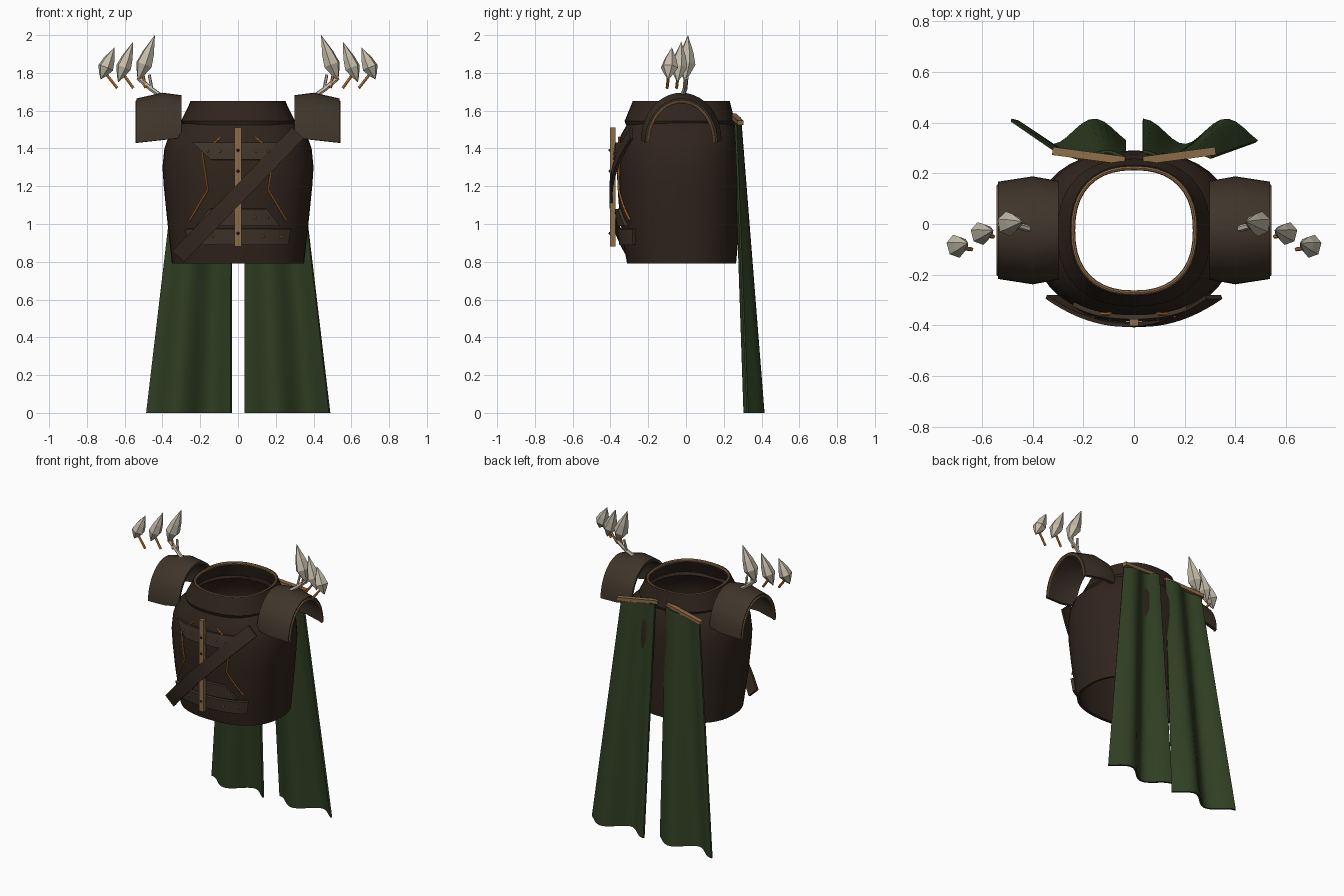
import bpy, math
from math import sin, cos, pi
from mathutils import Vector

if "Cube" in bpy.data.objects:
    bpy.data.objects.remove(bpy.data.objects["Cube"])


def material(name, rgb):
    m = bpy.data.materials.new(name)
    m.diffuse_color = (*rgb, 1)
    m.use_nodes = True
    m.node_tree.nodes["Principled BSDF"].inputs["Base Color"].default_value = m.diffuse_color
    return m


LEATHER = material("dark_leather", (0.030, 0.018, 0.012))
PLATE = material("plate_leather", (0.050, 0.035, 0.023))
STRAP = material("strap_leather", (0.040, 0.024, 0.016))
CLOTH = material("green_cloth", (0.030, 0.050, 0.017))
GOLD = material("tan_trim", (0.27, 0.15, 0.065))
ORANGE = material("orange_cord", (0.60, 0.22, 0.04))
BONE = material("bone", (0.55, 0.50, 0.40))


def finish(o, mat, smooth=35):
    bpy.ops.object.select_all(action='DESELECT')
    o.select_set(True)
    bpy.context.view_layer.objects.active = o
    bpy.ops.object.convert(target='MESH')
    o = bpy.context.object
    o.data.materials.clear()
    o.data.materials.append(mat)
    if smooth:
        bpy.ops.object.shade_smooth_by_angle(angle=math.radians(smooth))
    return o


def sheet(name, f, nu, nv, mat, thick=0.0, closed=False, offset=0, smooth=35):
    """Grid surface f(u, v) with thickness; closed wraps around u."""
    cols = nu if closed else nu + 1
    verts = [f(i / nu, j / nv) for j in range(nv + 1) for i in range(cols)]
    faces = [(j * cols + i, j * cols + (i + 1) % cols,
              (j + 1) * cols + (i + 1) % cols, (j + 1) * cols + i)
             for j in range(nv) for i in range(nu)]
    me = bpy.data.meshes.new(name)
    me.from_pydata(verts, [], faces)
    o = bpy.data.objects.new(name, me)
    bpy.context.collection.objects.link(o)
    if thick:
        m = o.modifiers.new("thickness", 'SOLIDIFY')
        m.thickness, m.offset = thick, offset
    return finish(o, mat, smooth)


def tube(name, pts, r, mat, closed=False, res=2):
    cu = bpy.data.curves.new(name, 'CURVE')
    cu.dimensions, cu.bevel_depth, cu.bevel_resolution = '3D', r, res
    cu.use_fill_caps = True
    sp = cu.splines.new('POLY')
    sp.points.add(len(pts) - 1)
    for p, q in zip(sp.points, pts):
        p.co = (*q, 1)
    sp.use_cyclic_u = closed
    o = bpy.data.objects.new(name, cu)
    bpy.context.collection.objects.link(o)
    return finish(o, mat)


def box(name, a, b, width, depth, mat):
    """Bar running from a to b."""
    a, b = Vector(a), Vector(b)
    bpy.ops.mesh.primitive_cube_add(size=1, location=(a + b) / 2)
    o = bpy.context.object
    o.name = name
    o.scale = (width, depth, (b - a).length)
    o.rotation_euler = (b - a).to_track_quat('Z', 'Y').to_euler()
    bev = o.modifiers.new("bevel", 'BEVEL')
    bev.width, bev.segments = 0.003, 1
    return finish(o, mat, 0)


# torso profile: z, half width, front y, back y
TORSO = [(0.79, .350, -.312, .265), (0.90, .362, -.332, .275), (1.05, .378, -.352, .283),
         (1.20, .393, -.363, .288), (1.30, .400, -.366, .290), (1.40, .390, -.358, .286),
         (1.47, .365, -.345, .276), (1.54, .290, -.305, .245)]
COLLAR = [(1.525, .292, -.318, .252), (1.545, .302, -.325, .258), (1.625, .262, -.292, .238),
          (1.65, .252, -.282, .232)]
N = 2.35


def ring_point(row, u):
    z, a, f, b = row
    c, s = cos(2 * pi * u), sin(2 * pi * u)
    e = 2 / N
    x = math.copysign(abs(c) ** e, c) * a
    y = math.copysign(abs(s) ** e, s) * (b - f) / 2 + (b + f) / 2
    return (x, y, z)


def front_y(x, z):
    """Front surface of the torso."""
    for p, q in zip(TORSO, TORSO[1:]):
        if z <= q[0]:
            break
    t = (z - p[0]) / (q[0] - p[0])
    a, f, b = (p[k] + (q[k] - p[k]) * t for k in (1, 2, 3))
    return (b + f) / 2 - (b - f) / 2 * max(0, 1 - abs(x / a) ** N) ** (1 / N)


# torso shell, collar and collar trim
for name, rows in (("torso", TORSO), ("collar", COLLAR)):
    n = len(rows) - 1
    sheet(name, lambda u, v: ring_point(rows[round(v * n)], u), 40, n, LEATHER, 0.018, True, -1, 30)
tube("collar_trim", [ring_point((1.643, .241, -.271, .221), i / 40) for i in range(40)],
     0.009, GOLD, True)

# curved chest plates with rivets: z low, z high, half width low, half width high
for k, (z0, z1, w0, w1) in enumerate([(1.34, 1.43, .14, .24), (0.99, 1.08, .22, .15),
                                      (0.89, 0.975, .26, .275)]):
    def plate(u, v):
        x = (2 * u - 1) * (w0 + (w1 - w0) * v)
        z = z0 + (z1 - z0) * v
        return (x, front_y(x, z) - 0.014, z)
    sheet(f"chest_plate_{k + 1}", plate, 16, 2, PLATE, 0.018)
    for s in (-1, 1):
        for u in (0.25, 0.42):
            p = plate(0.5 + s * u, 0.5)
            bpy.ops.mesh.primitive_uv_sphere_add(segments=8, ring_count=5, radius=0.007,
                                                 location=(p[0], p[1] - 0.009, p[2]))
            bpy.context.object.name = "rivet"
            finish(bpy.context.object, GOLD)

# centre bar with pegs
box("centre_bar", (0, -0.388, 0.88), (0, -0.388, 1.51), 0.036, 0.028, GOLD)
for z in (0.95, 1.28, 1.39):
    bpy.ops.mesh.primitive_uv_sphere_add(segments=8, ring_count=5, radius=0.008,
                                         location=(0, -0.402, z))
    bpy.context.object.name = "bar_peg"
    finish(bpy.context.object, STRAP)


# diagonal chest strap
def strap(u, v):
    t, w = 2 * u - 1, (v - 0.5) * 0.085
    x = t * 0.315
    return (x - w * 0.73, -0.398 + 0.11 * t * t, 1.155 + t * 0.325 + w * 0.69)


sheet("diagonal_strap", strap, 20, 1, STRAP, 0.016)

for s, side in ((1, "left"), (-1, "right")):
    # orange lacing on the chest
    lace = [(.09, 1.46), (.19, 1.375), (.16, 1.18), (.255, 1.02)]
    pts = []
    for (xa, za), (xb, zb) in zip(lace, lace[1:]):
        pts += [(xa + (xb - xa) * i / 4, za + (zb - za) * i / 4) for i in range(4)]
    pts.append(lace[-1])
    tube(f"{side}_lacing", [(s * x, front_y(x, z) - 0.012, z) for x, z in pts], 0.006, ORANGE, res=1)

    # shoulder guard: x, half depth, base z, top z
    guard = [(.30, .185, 1.455, 1.672), (.40, .203, 1.445, 1.685), (.535, .182, 1.43, 1.655)]

    def arch(row, u, inset=0.0):
        x, r, z0, z1 = row
        a = pi * u
        return (s * x, -0.025 - cos(a) * (r - inset), z0 + sin(a) * (z1 - z0 - inset))
    sheet(f"{side}_shoulder_guard", lambda u, v: arch(guard[round(v * 2)], u), 20, 2, PLATE, 0.02)
    tube(f"{side}_guard_trim", [arch(guard[2], i / 20, 0.008) for i in range(21)], 0.008, GOLD)

    # bone root on the guard
    tube(f"{side}_spike_root", [(s * .41, -.02, 1.68), (s * .46, -.005, 1.715),
                                (s * .53, .0, 1.775)], 0.013, BONE, res=1)
    tube(f"{side}_root_fork", [(s * .455, -.005, 1.71), (s * .47, .005, 1.79)], 0.008, BONE, res=1)

    # faceted leaf-shaped spikes: base, tip, radius, stem foot and stem head
    spikes = [((.53, -.005, 1.755), (.44, .01, 2.0), .050, (.49, -.01, 1.72)),
              ((.645, -.05, 1.75), (.555, -.025, 1.965), .046, (.555, -.05, 1.72)),
              ((.727, -.095, 1.765), (.655, -.075, 1.935), .047, (.64, -.10, 1.72))]
    spikes[1] = ((.635, -.045, 1.75),) + spikes[1][1:]
    leaf = [(0, .004), (.14, .45), (.36, 1), (.62, .72), (1, .004)]
    for k, (b, t, r, foot) in enumerate(spikes):
        # right-hand order puts the widest blade nearest the neck
        base, tip = Vector((s * b[0], b[1], b[2])), Vector((s * t[0], t[1], t[2]))
        q = (tip - base).to_track_quat('Z', 'Y')

        def blade(u, v):
            h, w = leaf[round(v * 4)]
            a = 2 * pi * u
            return base.lerp(tip, h) + q @ Vector((cos(a) * w * r, sin(a) * w * r * 0.9, 0))
        sheet(f"{side}_spike_{k + 1}", blade, 6, 4, BONE, closed=True, smooth=0)
        head = base.lerp(tip, 0.25)
        tube(f"{side}_spike_stem_{k + 1}", [(s * foot[0], foot[1], foot[2]), head], 0.008, ORANGE, res=1)

    # bar the cape hangs from
    box(f"{side}_cape_bar", (s * .035, .25, 1.572), (s * .32, .288, 1.535), 0.032, 0.024, GOLD)

    # pleated cape panel; both panels share the same fold direction
    def cape(u, v):
        t = 1 - v
        w = 0.27 + 0.18 * t
        x = 0.035 + w * u if s > 0 else -0.035 - w * (1 - u)
        drop = 1.565 - 0.035 * (u if s > 0 else 1 - u)
        y = 0.272 + 0.088 * t + (0.014 + 0.036 * t) * cos(2 * pi * u * 1.37)
        return (x, y, drop * v)
    sheet(f"{side}_cape_panel", cape, 16, 12, CLOTH, 0.012)
